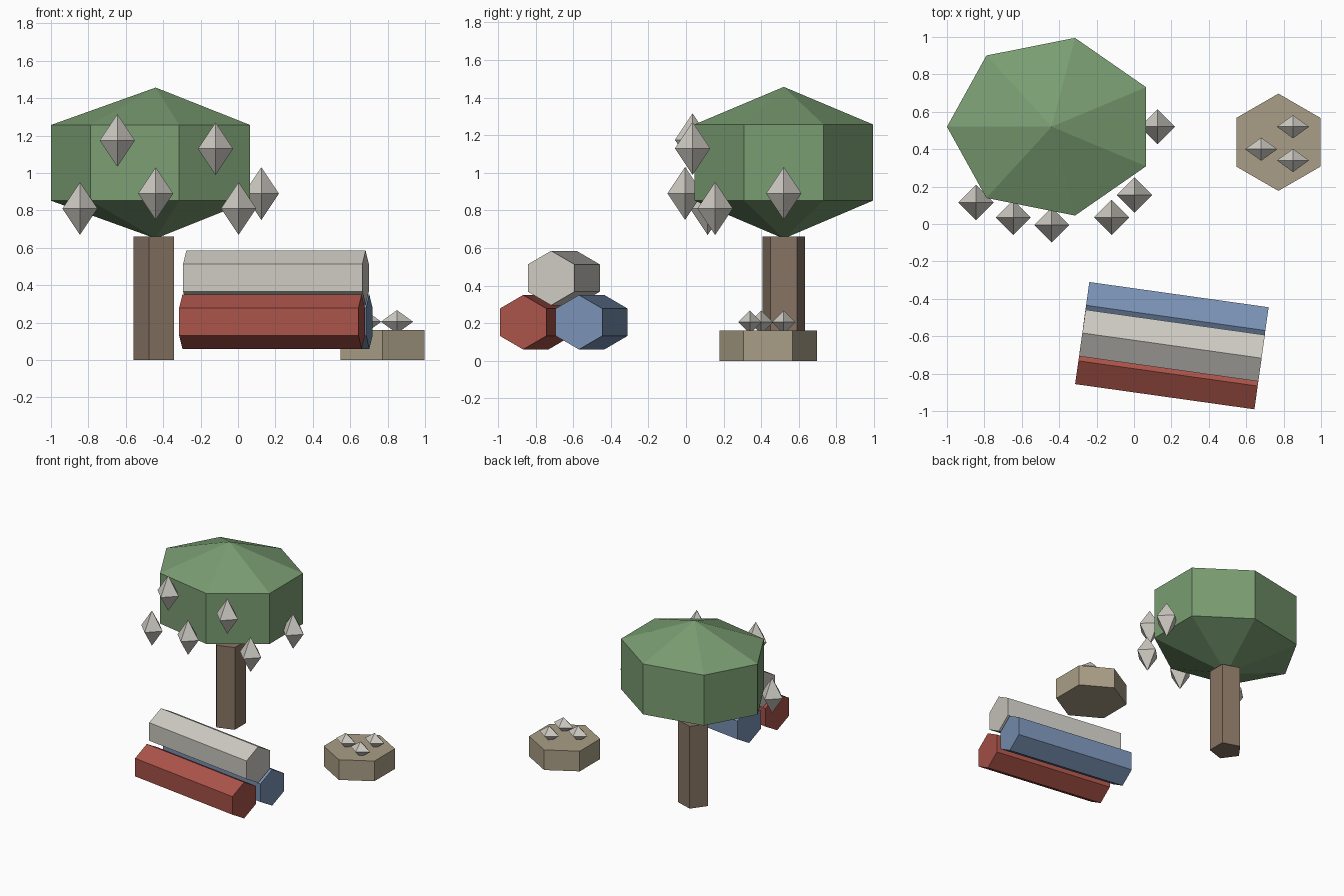
import bpy, bmesh, math
from mathutils import Matrix, Vector

if "Cube" in bpy.data.objects:
    bpy.data.objects.remove(bpy.data.objects["Cube"])


def material(name, rgb):
    lin = [((c / 255 + 0.055) / 1.055) ** 2.4 for c in rgb]
    m = bpy.data.materials.new(name)
    m.diffuse_color = (*lin, 1)
    m.use_nodes = True
    m.node_tree.nodes["Principled BSDF"].inputs["Base Color"].default_value = m.diffuse_color
    return m


GREEN = material("leaf green", (122, 157, 114))
BARK = material("bark brown", (135, 116, 99))
TAN = material("cut wood tan", (169, 158, 134))
PALE = material("pale grey", (205, 202, 194))
RED = material("brick red", (170, 83, 73))
BLUE = material("dusty blue", (121, 145, 180))


def spindle(name, mat, sides, profile, loc, start=0.0, scale=(1, 1, 1), rot=None):
    """Faceted solid from (radius, height) rings; a radius of 0 makes a point."""
    bm = bmesh.new()
    rings = []
    for r, z in profile:
        angles = [start + math.tau * i / sides for i in range(sides)] if r else [0]
        rings.append([bm.verts.new((r * math.cos(a) * scale[0],
                                    r * math.sin(a) * scale[1],
                                    z * scale[2])) for a in angles])
    for lo, hi in zip(rings, rings[1:]):
        for i in range(sides):
            j = (i + 1) % sides
            if len(lo) == 1:
                bm.faces.new((lo[0], hi[j], hi[i]))
            elif len(hi) == 1:
                bm.faces.new((lo[i], lo[j], hi[0]))
            else:
                bm.faces.new((lo[i], lo[j], hi[j], hi[i]))
    for ring in (rings[0], rings[-1]):
        if len(ring) > 1:
            bm.faces.new(ring)
    bmesh.ops.recalc_face_normals(bm, faces=bm.faces)
    if rot:
        bm.transform(rot)
    mesh = bpy.data.meshes.new(name)
    bm.to_mesh(mesh)
    bm.free()
    mesh.materials.append(mat)
    obj = bpy.data.objects.new(name, mesh)
    obj.location = Vector(loc)
    bpy.context.collection.objects.link(obj)
    return obj


# Tree: five-sided trunk and seven-sided crown
TREE = (-0.44, 0.52, 0)
spindle("trunk", BARK, 5, [(0.12, 0), (0.12, 0.66)], TREE, math.pi)
spindle("crown", GREEN, 7, [(0, 0.65), (0.56, 0.852), (0.56, 1.257), (0, 1.457)],
        TREE, math.pi, (1, 0.87, 1))

# Hanging fruits around the crown
GEM = [(0, -1), (1, 0), (0, 1)]
for x, y, z in [(-0.845, 0.115, 0.81), (-0.645, 0.035, 1.175), (-0.44, -0.005, 0.89),
                (-0.12, 0.035, 1.13), (0.003, 0.155, 0.81), (0.125, 0.52, 0.89)]:
    spindle("fruit", PALE, 4, GEM, (x, y, z), 0, (0.094, 0.094, 0.141))

# Stump with three small pieces on top
spindle("stump", TAN, 6, [(0.26, 0), (0.26, 0.162)], (0.772, 0.437, 0), math.pi / 2)
for x, y in [(0.68, 0.40), (0.85, 0.52), (0.85, 0.34)]:
    spindle("stump_piece", PALE, 4, GEM, (x, y, 0.205), 0, (0.086, 0.062, 0.062))

# Stack of three hexagonal logs, turned slightly about the vertical
lay = (Matrix.Rotation(math.radians(-8), 4, 'Z') @ Matrix.Rotation(math.pi / 2, 4, 'Y'))
for name, mat, loc in [("red_log", RED, (0.182, -0.799, 0.205)),
                       ("blue_log", BLUE, (0.223, -0.502, 0.205)),
                       ("pale_log", PALE, (0.203, -0.650, 0.44))]:
    spindle(name, mat, 6, [(0.145, -0.484), (0.145, 0.484)], loc, rot=lay)
